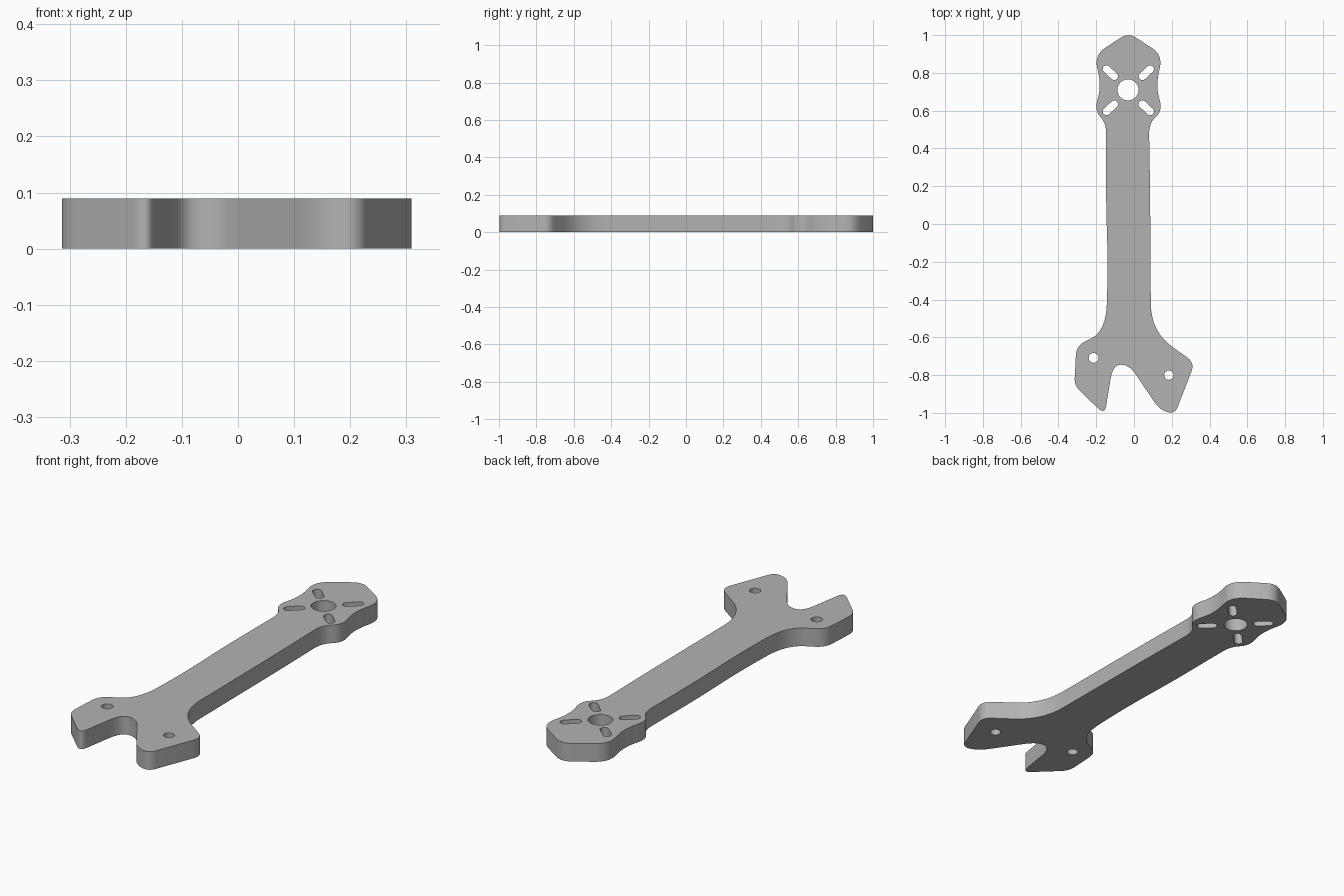
import bpy
import bmesh
import math
from mathutils import Vector

cube = bpy.data.objects.get("Cube")
if cube:
    bpy.data.objects.remove(cube, do_unlink=True)

THICK = 0.089


def rounded_outline(corners, steps=8):
    """Blend each corner (x, y, cut) into a smooth bend."""
    pts = []
    n = len(corners)
    for i, (x, y, cut) in enumerate(corners):
        c = Vector((x, y))
        if cut == 0:
            pts.append(c)
            continue
        ends = []
        for j in (i - 1, (i + 1) % n):
            d = Vector(corners[j][:2]) - c
            ends.append(c + d.normalized() * min(cut, d.length * 0.49))
        for k in range(steps + 1):
            t = k / steps
            pts.append(ends[0] * (1 - t) ** 2 + c * 2 * t * (1 - t) + ends[1] * t ** 2)
    return pts


def slot(cx, cy, half, radius, angle, steps=12):
    """Round-ended slot; half = 0 gives a plain circle."""
    pts = []
    axis = Vector((math.cos(angle), math.sin(angle))) * half
    for side in (1, -1):
        for k in range(steps + 1 if half else steps):
            a = angle + math.pi * (k / steps - 0.5) + (0 if side > 0 else math.pi)
            pts.append(Vector((cx, cy)) + axis * side
                       + Vector((math.cos(a), math.sin(a))) * radius)
    return pts


# Outline of the arm: motor head, left edge, forked foot, right edge
outline = rounded_outline([
    (-0.03, 1.013, 0.05), (-0.21, 0.895, 0.07), (-0.173, 0.73, 0.08),
    (-0.21, 0.6, 0.06), (-0.147, 0.535, 0.06), (-0.148, 0.1, 0.15),
    (-0.138, -0.2, 0.15), (-0.147, -0.565, 0.15),
    (-0.305, -0.645, 0.05), (-0.316, -0.855, 0.04), (-0.155, -1.01, 0.05),
    (-0.112, -0.745, 0.08), (-0.026, -0.745, 0.06),
    (0.137, -0.985, 0.05), (0.217, -1.006, 0.04), (0.322, -0.735, 0.05),
    (0.09, -0.57, 0.15), (0.085, 0.2, 0.15), (0.079, 0.535, 0.06),
    (0.152, 0.6, 0.06), (0.115, 0.73, 0.08), (0.152, 0.895, 0.07),
])

# Shaft hole, four radial motor slots and two bolt holes
loops = [outline, slot(-0.032, 0.71, 0, 0.056, 0)]
for sx in (-1, 1):
    for sy in (-1, 1):
        loops.append(slot(-0.03 + sx * 0.095, 0.708 + sy * 0.093,
                          0.028, 0.02, sx * sy * math.radians(43)))
loops.append(slot(-0.214, -0.709, 0, 0.026, 0))
loops.append(slot(0.185, -0.80, 0, 0.025, 0))

# Filled plate profile extruded to thickness
curve = bpy.data.curves.new("plate_profile", "CURVE")
curve.dimensions = "2D"
curve.fill_mode = "BOTH"
curve.extrude = THICK / 2
for pts in loops:
    spline = curve.splines.new("POLY")
    spline.points.add(len(pts) - 1)
    for p, v in zip(spline.points, pts):
        p.co = (v.x, v.y, 0, 1)
    spline.use_cyclic_u = True
profile = bpy.data.objects.new("plate_profile", curve)
bpy.context.collection.objects.link(profile)
bpy.context.view_layer.update()
mesh = bpy.data.meshes.new_from_object(
    profile.evaluated_get(bpy.context.evaluated_depsgraph_get()))
bpy.data.objects.remove(profile, do_unlink=True)

bm = bmesh.new()
bm.from_mesh(mesh)
bmesh.ops.remove_doubles(bm, verts=bm.verts, dist=0.0002)
bmesh.ops.translate(bm, verts=bm.verts, vec=(0, 0, THICK / 2))
bmesh.ops.recalc_face_normals(bm, faces=bm.faces)
bm.to_mesh(mesh)
bm.free()

# Plain grey finish
grey = bpy.data.materials.new("plain_grey")
grey.use_nodes = True
colour = (0.45, 0.45, 0.45, 1)
grey.diffuse_color = colour
grey.node_tree.nodes["Principled BSDF"].inputs["Base Color"].default_value = colour
mesh.materials.clear()
mesh.materials.append(grey)

arm = bpy.data.objects.new("arm_plate", mesh)
bpy.context.collection.objects.link(arm)
bpy.ops.object.select_all(action="DESELECT")
arm.select_set(True)
bpy.context.view_layer.objects.active = arm
bpy.ops.object.shade_smooth_by_angle(angle=math.radians(35))
